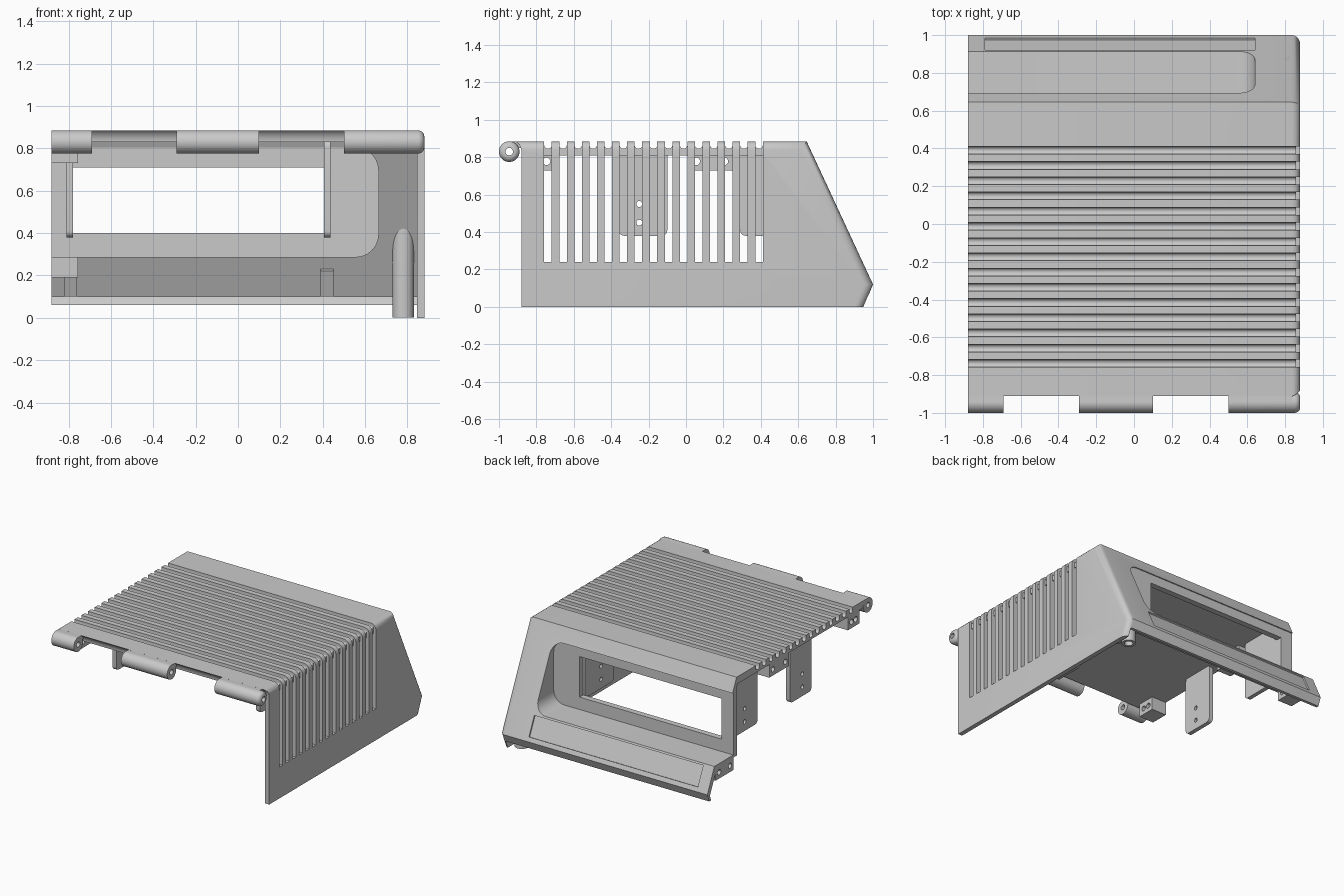
import bpy, bmesh
from math import sin, cos, pi

cube = bpy.data.objects.get("Cube")
if cube:
    bpy.data.objects.remove(cube, do_unlink=True)

grey = bpy.data.materials.new("light_grey_plastic")
grey.use_nodes = True
colour = (0.59, 0.59, 0.59, 1)
grey.diffuse_color = colour
grey.node_tree.nodes["Principled BSDF"].inputs["Base Color"].default_value = colour


def prisms(name, outlines, a, b, axis="x"):
    """Extrude closed outlines from a to b; outlines are (y,z), (x,z) or (x,y)."""
    place = {"x": lambda p, t: (t, p[0], p[1]),
             "y": lambda p, t: (p[0], t, p[1]),
             "z": lambda p, t: (p[0], p[1], t)}[axis]
    bm = bmesh.new()
    for pts in outlines:
        lo = [bm.verts.new(place(p, a)) for p in pts]
        hi = [bm.verts.new(place(p, b)) for p in pts]
        bm.faces.new(lo)
        bm.faces.new(hi)
        for i in range(len(pts)):
            j = (i + 1) % len(pts)
            bm.faces.new((lo[i], lo[j], hi[j], hi[i]))
    bmesh.ops.recalc_face_normals(bm, faces=bm.faces)
    mesh = bpy.data.meshes.new(name)
    bm.to_mesh(mesh)
    bm.free()
    ob = bpy.data.objects.new(name, mesh)
    bpy.context.collection.objects.link(ob)
    mesh.materials.append(grey)
    return ob


def rect(u0, u1, v0, v1):
    return [(u0, v0), (u1, v0), (u1, v1), (u0, v1)]


def circle(u, v, r, n=24):
    return [(u + r * cos(2 * pi * i / n), v + r * sin(2 * pi * i / n)) for i in range(n)]


def rounded(u0, u1, v0, v1, r, n=6):
    pts = []
    corners = ((u1 - r, v1 - r), (u0 + r, v1 - r), (u0 + r, v0 + r), (u1 - r, v0 + r))
    for k, (u, v) in enumerate(corners):
        for i in range(n + 1):
            t = (k + i / n) * pi / 2
            pts.append((u + r * cos(t), v + r * sin(t)))
    return pts


def boolean(ob, tool, op="DIFFERENCE"):
    m = ob.modifiers.new("cut", "BOOLEAN")
    m.operation, m.solver, m.object = op, "EXACT", tool
    bpy.context.view_layer.objects.active = ob
    bpy.ops.object.modifier_apply(modifier=m.name)
    bpy.data.objects.remove(tool, do_unlink=True)


def bevel_edges(ob, test, width, segments=5):
    bm = bmesh.new()
    bm.from_mesh(ob.data)
    edges = [e for e in bm.edges if test(e.verts[0].co, e.verts[1].co)]
    bmesh.ops.bevel(bm, geom=edges, offset=width, segments=segments, profile=0.5,
                    affect="EDGES", clamp_overlap=True)
    bm.to_mesh(ob.data)
    bm.free()


LEFT, RIGHT, TOP = -0.88, 0.88, 0.885

# Solid case silhouette: overhanging front lip, flat top, sloped rear panel
shell = prisms("case_shell", [[(-0.88, 0), (0.95, 0), (1, 0.12), (0.645, TOP), (-0.92, TOP),
                               (-0.92, 0.83), (-0.88, 0.83)]], LEFT, RIGHT)


def side_edge(a, b):
    on_side = min(a.x, b.x) > RIGHT - 0.001
    return on_side and max(a.z, b.z) > 0.1 and max(a.y, b.y) > 0


bevel_edges(shell, side_edge, 0.045)
solid = shell.copy()
solid.data = shell.data.copy()
bpy.context.collection.objects.link(solid)

# Cove under the front lip that clears the hinge
boolean(shell, prisms("cove", [circle(-0.945, 0.83, 0.065, 48)], -1, 1))

# Hollow the inside, leaving a housing around the rear recess
hollow = prisms("hollow", [[(-1.2, -0.1), (0.89, -0.1), (0.968, 0.10), (0.632, 0.83), (-1.2, 0.83)]],
                -1.1, 0.845)
boolean(hollow, prisms("housing", [rounded(-1.3, 0.665, 0.285, 0.805, 0.11)], 0.64, 1.2, "y"))
boolean(shell, hollow)
boolean(shell, prisms("recess", [rounded(-1.3, 0.64, 0.305, 0.78, 0.09)], 0.685, 1.3, "y"))
boolean(shell, prisms("window", [rect(-0.78, 0.42, 0.40, 0.71)], 0.5, 0.8, "y"))
boolean(shell, prisms("lower_trim", [rect(0.5, 1.2, -0.2, 0.06)], -1, 0.845))

# Shallow label inset on the strip under the recess
boolean(shell, prisms("inset", [[(0.910, 0.286), (0.975, 0.147), (1.02, 0.165), (0.955, 0.31)]], -0.79, 0.64))

# Ribbed top with matching vents that wrap down the side wall
centres = [-0.738 + 0.0806 * i for i in range(15)]
HALF = 0.02
grooves = []
for c in centres:
    arc = [(c + HALF * cos(t), 0.862 + 0.016 * sin(t)) for t in [pi + pi * k / 6 for k in range(7)]]
    grooves.append(arc + [(c + HALF, 0.95), (c - HALF, 0.95)])
boolean(shell, prisms("groove_cutter", grooves, -1, 1))
boolean(shell, prisms("vent_cutter", [rect(c - HALF, c + HALF, 0.24, 0.81) for c in centres], 0.80, 1))
boolean(shell, prisms("corner_cutter", [rect(c - HALF, c + HALF, 0.70, 0.95) for c in centres], 0.858, 1))
parts = [shell]

# Hinge barrels along the front lip
for label, x0, x1 in (("right", LEFT, -0.69), ("middle", -0.29, 0.10), ("left", 0.50, RIGHT)):
    barrel = prisms("hinge_barrel_" + label, [circle(-0.945, 0.83, 0.055, 32)], x0, x1)
    if label == "left":
        bevel_edges(barrel, lambda a, b: min(a.x, b.x) > RIGHT - 0.001, 0.03)
    web = prisms("hinge_web_" + label, [rect(-0.945, -0.875, 0.85, TOP - 0.001)], x0, min(x1, 0.84))
    boolean(barrel, web, "UNION")
    boolean(barrel, prisms("bore", [circle(-0.945, 0.83, 0.02)], -1, 1))
    parts.append(barrel)

# Mounting tabs hanging under the top
for side, x in (("right", -0.81), ("left", 0.405)):
    for pos, y0, y1 in (("front", -0.36, -0.10), ("rear", 0.29, 0.645)):
        tab = prisms(f"mounting_tab_{pos}_{side}", [rounded(y0, y1, 0.38, 0.838, 0.03)], x, x + 0.032)
        holes = [circle((y0 + y1) / 2 - 0.02, z, 0.016, 16) for z in (0.45, 0.55)]
        boolean(tab, prisms("holes", holes, -1, 1))
        parts.append(tab)

# Drilled screw blocks along the open side
for pos, y0, y1, z0, z1 in (("front", -0.84, -0.70, 0.73, 0.838), ("middle", 0.01, 0.25, 0.73, 0.838),
                            ("rear", 0.68, 0.90, 0.19, 0.295)):
    block = prisms("screw_block_" + pos, [rect(y0, y1, z0, z1)], LEFT, -0.755)
    holes = [circle(y, z0 + 0.048, 0.02, 16) for y in (y0 + 0.045, y1 - 0.045)]
    boolean(block, prisms("holes", holes, -1, 1))
    parts.append(block)

# Stiffening ribs inside the lower rear panel
for side, x in (("right", -0.82), ("left", 0.39)):
    parts.append(prisms("panel_rib_" + side, [[(0.97, 0.10), (0.91, 0.23), (0.885, 0.22), (0.935, 0.10)]],
                        x, x + 0.06))

# Hollow foot post trimmed to the sloped panel
foot = prisms("foot_post", [circle(0.78, 0.87, 0.05, 32)], 0.001, 0.6, "z")
boolean(foot, solid, "INTERSECT")
boolean(foot, prisms("foot_hole", [circle(0.78, 0.87, 0.03)], -0.1, 0.1, "z"))
parts.append(foot)

# Smooth the rounded parts while keeping hard edges
for ob in parts:
    bpy.ops.object.select_all(action="DESELECT")
    ob.select_set(True)
    bpy.context.view_layer.objects.active = ob
    bpy.ops.object.shade_smooth_by_angle(angle=0.6)
